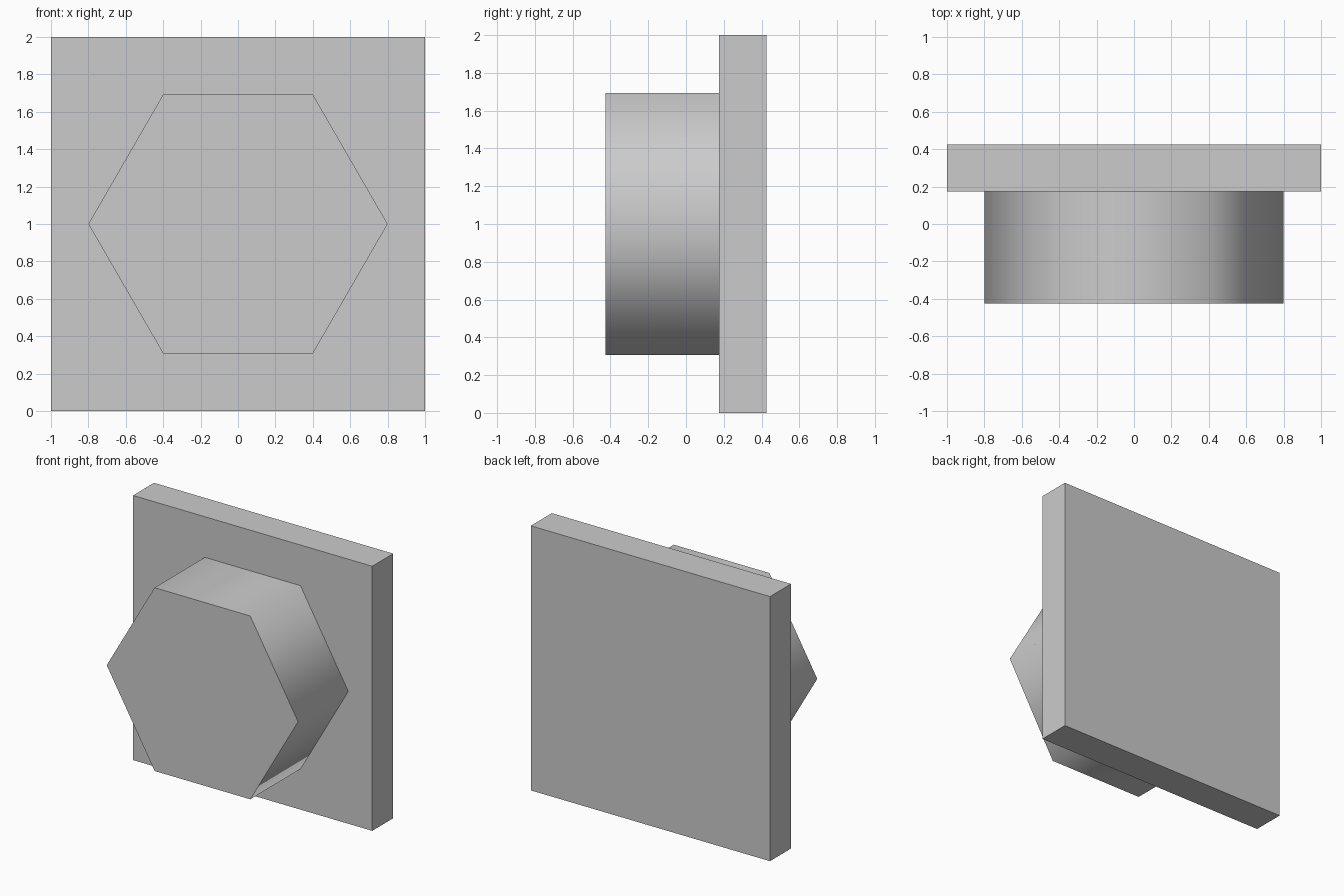
import bpy
from math import radians

if "Cube" in bpy.data.objects:
    bpy.data.objects.remove(bpy.data.objects["Cube"])

# Square backing plate
bpy.ops.mesh.primitive_cube_add(size=1, location=(0, 0.3, 1))
plate = bpy.context.object
plate.name = "backing_plate"
plate.scale = (2, 0.25, 2)
bpy.ops.object.transform_apply(location=False, rotation=False, scale=True)

# Hexagonal boss on the front, corners pointing left and right
bpy.ops.mesh.primitive_cylinder_add(
    vertices=6, radius=0.8, depth=0.6,
    location=(0, -0.125, 1), rotation=(radians(90), radians(30), 0))
boss = bpy.context.object
boss.name = "hexagonal_boss"
bpy.ops.object.transform_apply(location=False, rotation=True, scale=True)

# Turn the hexagon if needed so a corner lies on the x axis
if max(v.co.x for v in boss.data.vertices) < 0.75:
    boss.rotation_euler.y = radians(30)
    bpy.ops.object.transform_apply(location=False, rotation=True, scale=True)

# Plate centre so its front face meets the boss
plate.location.y = 0.3

# Sides blend smoothly, the end faces stay crisp
bpy.ops.object.shade_smooth_by_angle(angle=radians(75))
